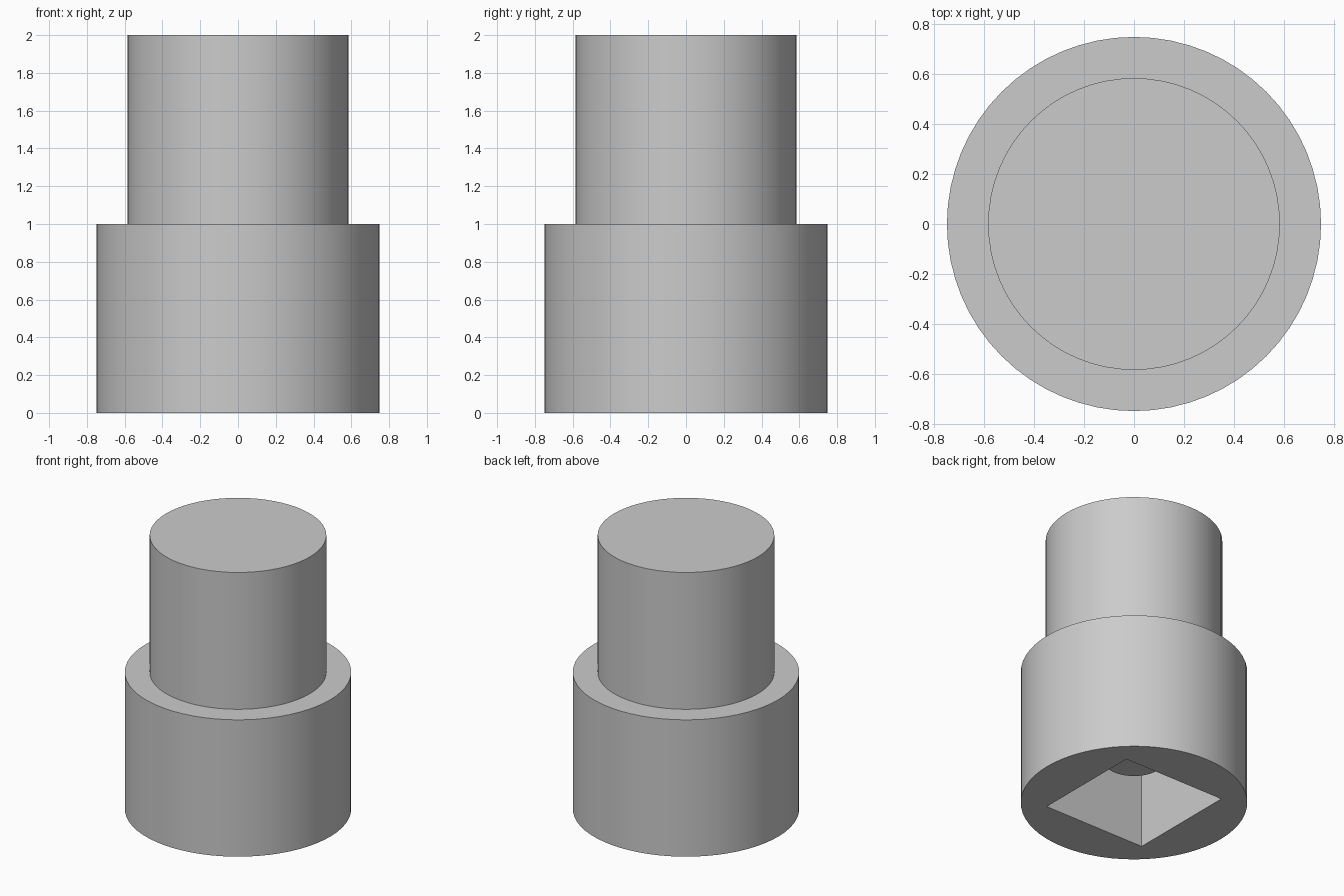
import bpy
import math

cube = bpy.data.objects.get("Cube")
if cube:
    bpy.data.objects.remove(cube, do_unlink=True)

grey = bpy.data.materials.new("plain grey")
grey.use_nodes = True
colour = (0.6, 0.6, 0.6, 1)
grey.diffuse_color = colour
grey.node_tree.nodes["Principled BSDF"].inputs["Base Color"].default_value = colour


def cylinder(name, radius, bottom, top):
    """Upright smooth-sided cylinder between two heights."""
    bpy.ops.mesh.primitive_cylinder_add(
        vertices=64, radius=radius, depth=top - bottom,
        location=(0, 0, (bottom + top) / 2))
    ob = bpy.context.object
    ob.name = name
    ob.data.materials.append(grey)
    return ob


# Stepped body: wide base with a narrower solid column on it
base = cylinder("base", 0.75, 0, 1)
column = cylinder("column", 0.585, 1, 2)

# Square socket through the base, closed by the underside of the column
bpy.ops.mesh.primitive_cube_add(size=1, location=(0, 0, 0.5))
cutter = bpy.context.object
cutter.name = "socket_cutter"
cutter.scale = (0.82, 0.82, 1.4)
cutter.hide_render = True
cutter.data.materials.append(grey)
socket = base.modifiers.new("socket", 'BOOLEAN')
socket.operation = 'DIFFERENCE'
socket.solver = 'EXACT'
socket.object = cutter
bpy.context.view_layer.objects.active = base
bpy.ops.object.modifier_apply(modifier=socket.name)
bpy.data.objects.remove(cutter, do_unlink=True)

# Round pin hanging inside the socket
pin = cylinder("socket_pin", 0.2, 0.32, 1)

# Smooth sides, sharp rims
for ob in (base, column, pin):
    bpy.ops.object.select_all(action='DESELECT')
    ob.select_set(True)
    bpy.context.view_layer.objects.active = ob
    bpy.ops.object.shade_smooth_by_angle(angle=math.radians(30))
